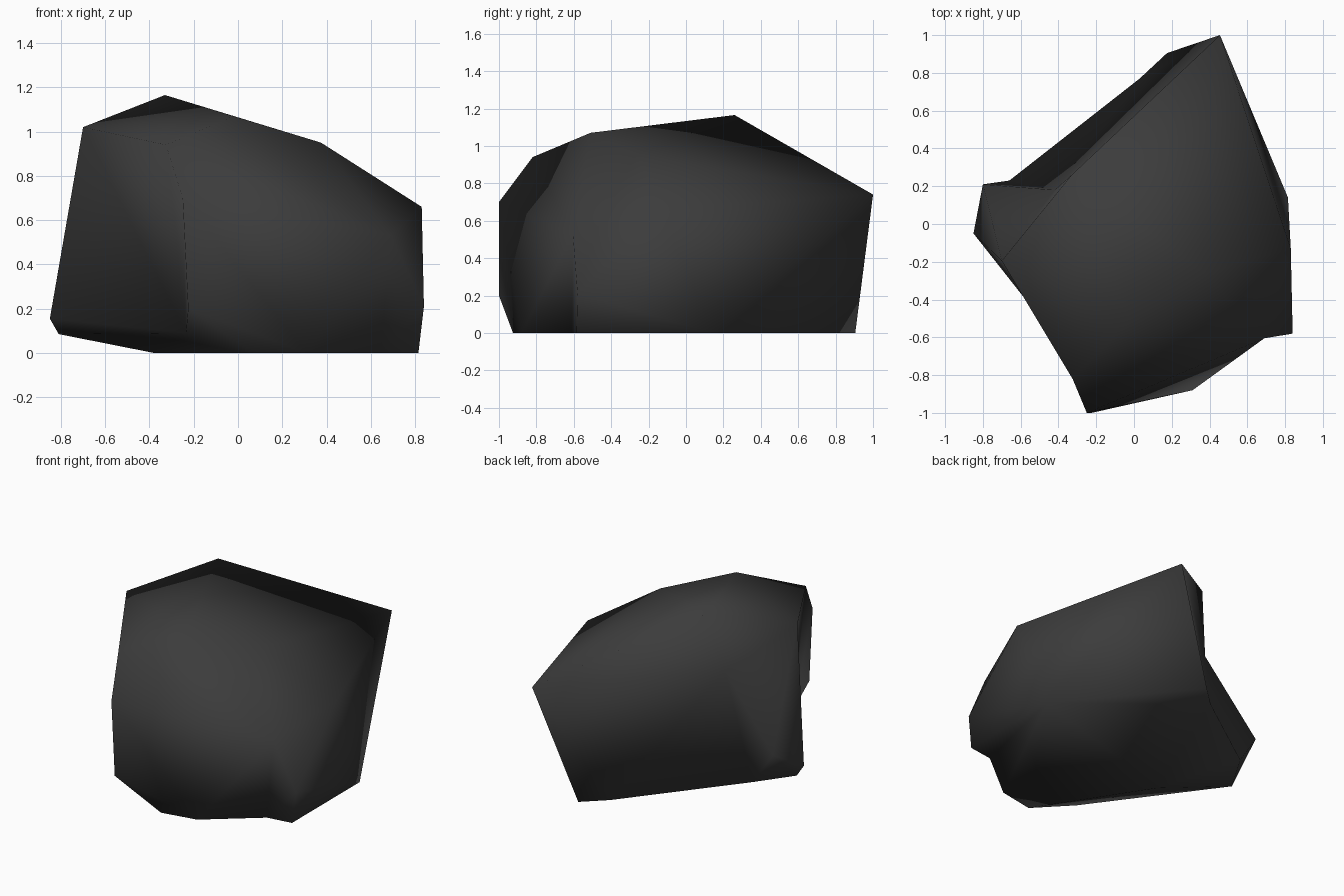
import bpy
import bmesh

default_cube = bpy.data.objects.get("Cube")
if default_cube:
    bpy.data.objects.remove(default_cube, do_unlink=True)

# Outer corners of the boulder
corners = {
    # crown
    "peak": (-.33, .26, 1.165),
    "crown_left": (-.70, -.195, 1.02),
    "crown_front": (-.02, -.51, 1.07),
    "brow": (-.325, -.82, .94),
    "shoulder": (.375, -.26, .95),
    "back_tip": (.455, 1.0, .74),
    # upright sides
    "nose_top": (-.25, -1.0, .70),
    "nose_low": (-.225, -1.0, .20),
    "side_top": (.83, -.13, .66),
    "side_low": (.84, -.58, .21),
    "fold_top": (.69, -.605, .53),
    "wing_back": (-.80, .21, .31),
    "wing_front": (-.85, -.05, .155),
    "wing_base": (-.81, -.03, .085),
    # footprint
    "foot_left": (-.38, -.225, 0),
    "foot_nose": (.07, -.925, 0),
    "foot_front": (.31, -.88, 0),
    "foot_side": (.815, -.585, 0),
    "foot_right": (.815, .14, 0),
    "foot_back": (.175, .905, 0),
    "foot_rear": (.03, .77, 0),
}

bm = bmesh.new()
verts = {name: bm.verts.new(co) for name, co in corners.items()}
bmesh.ops.convex_hull(bm, input=bm.verts[:])
bmesh.ops.triangulate(bm, faces=bm.faces[:])


def dent(name, co, region):
    """Replace the faces spanned by the region's corners, except the flat
    underside, with a fan to an inner corner."""
    ring = {verts[r] for r in region.split()}
    faces = [f for f in bm.faces if ring.issuperset(f.verts)
             and max(v.co.z for v in f.verts) > 0]
    rim = [tuple(e.verts) for e in {e for f in faces for e in f.edges}
           if sum(f in faces for f in e.link_faces) == 1]
    bmesh.ops.delete(bm, geom=faces, context="FACES")
    verts[name] = bm.verts.new(co)
    for a, b in rim:
        bm.faces.new((a, b, verts[name]))


def turn_edge(a, b):
    """Swap the diagonal of the two triangles that share an edge."""
    edge = bm.edges.get((verts[a], verts[b]))
    if edge:
        bmesh.utils.edge_rotate(edge, False)


# Hollow beside the nose
dent("hollow", (-.235, -.83, .09),
     "crown_left wing_front wing_base foot_left foot_nose nose_low nose_top brow")

# Notch behind the wing, then the heel under it
dent("notch", (-.42, .18, .77),
     "peak crown_left wing_back foot_rear foot_back back_tip")
bmesh.ops.recalc_face_normals(bm, faces=bm.faces[:])
turn_edge("notch", "foot_back")
dent("heel", (-.66, .23, .10), "notch wing_back wing_base foot_left foot_rear")
bmesh.ops.recalc_face_normals(bm, faces=bm.faces[:])

# Shallow fold beside the front corner
edge = bm.edges.get((verts["foot_front"], verts["foot_side"]))
fold = bmesh.utils.edge_split(edge, verts["foot_front"], 0.5)[1]
fold.co = (.645, -.61, 0)
for face in list(fold.link_faces):
    near = {fold} | {e.other_vert(fold) for e in fold.link_edges}
    far = [v for v in face.verts if v not in near]
    if far:
        bmesh.utils.face_split(face, fold, far[0])
turn_edge("foot_front", "side_low")

bmesh.ops.recalc_face_normals(bm, faces=bm.faces[:])
for face in bm.faces:
    face.smooth = True

mesh = bpy.data.meshes.new("boulder")
bm.to_mesh(mesh)
bm.free()
boulder = bpy.data.objects.new("boulder", mesh)
bpy.context.collection.objects.link(boulder)

# Dark stone
stone = bpy.data.materials.new("dark_stone")
stone.use_nodes = True
colour = (.045, .045, .045, 1)
stone.diffuse_color = colour
shader = stone.node_tree.nodes["Principled BSDF"]
shader.inputs["Base Color"].default_value = colour
shader.inputs["Roughness"].default_value = 0.9
mesh.materials.append(stone)
